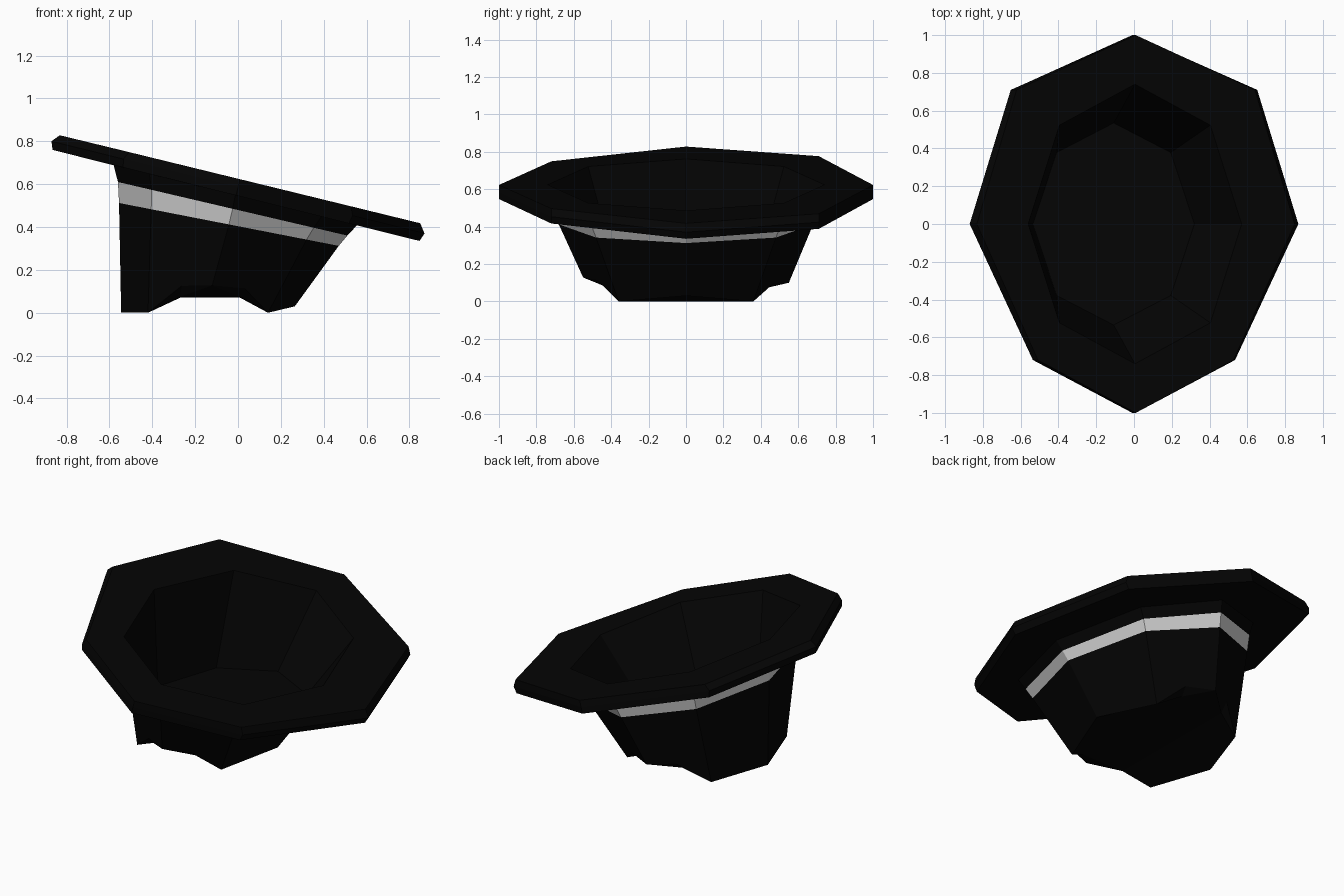
import bpy, math

if "Cube" in bpy.data.objects:
    bpy.data.objects.remove(bpy.data.objects["Cube"])

def material(name, rgb):
    m = bpy.data.materials.new(name)
    m.diffuse_color = (*rgb, 1)
    m.use_nodes = True
    m.node_tree.nodes["Principled BSDF"].inputs["Base Color"].default_value = m.diffuse_color
    return m

black = material("black felt", (0.0013, 0.0013, 0.0013))
white = material("pale ribbon", (0.72, 0.72, 0.72))

def oct_ring(x0, x1, y, z0, z1):
    """Eight-sided ring from x0 to x1, half width y, height going z0 to z1."""
    pts = []
    for i in range(8):
        a = math.radians(45 * i)
        x = (x0 + x1) / 2 + (x1 - x0) / 2 * math.cos(a)
        pts.append((x, y * math.sin(a), z0 + (z1 - z0) * (x - x0) / (x1 - x0)))
    return pts

def brim_ring(x0, x1, zc, slope):
    """Brim outline: back corners sit wider than front corners."""
    c, h = (x0 + x1) / 2, (x1 - x0) / 2
    plan = [(1, 0), (.75, .71), (0, 1), (-.75, .71),
            (-1, 0), (-.615, -.72), (0, -1), (.615, -.72)]
    return [(c + h * x, y, zc - slope * (c + h * x)) for x, y in plan]

def make(name, verts, faces, mat):
    me = bpy.data.meshes.new(name)
    me.from_pydata(verts, [], faces)
    me.materials.append(mat)
    ob = bpy.data.objects.new(name, me)
    bpy.context.collection.objects.link(ob)
    return ob

def loft(name, rings, mat, cap=False):
    n, k = 8, len(rings)
    verts = [p for r in rings for p in r]
    faces = []
    for r in range(k - 1):
        a, b = r * n, (r + 1) * n
        for i in range(n):
            j = (i + 1) % n
            faces.append((a + i, b + i, b + j, a + j))
    if cap:
        faces.append(tuple((k - 1) * n + i for i in reversed(range(n))))
    return make(name, verts, faces, mat)

# Shared crown rings, from the brim down
opening = oct_ring(-.56, .57, .74, .762, .486)
joint = oct_ring(-.58, .555, .735, .688, .408)
band_top = oct_ring(-.56, .51, .71, .61, .36)
band_low = oct_ring(-.555, .47, .68, .512, .312)

# Brim with bevelled edge
loft("brim", [opening, brim_ring(-.832, .85, .625, .244),
              brim_ring(-.87, .87, .585, .247),
              brim_ring(-.865, .847, .545, .248), joint], black)
# Crown collar and ribbon
loft("crown_collar", [joint, band_top], black)
loft("ribbon_band", [band_top, band_low], white)

# Crown wall, its lower edge notched at both sides
tip = [(.265, 0, .03), (.14, .36, .0), (-.12, .55, .10), (-.42, .36, .0),
       (-.545, 0, .0), (-.42, -.36, .0), (-.12, -.55, .128), (.14, -.36, .0)]
notch = {1: (.01, .42, .07), 2: (-.27, .42, .07),
         5: (-.27, -.42, .075), 6: (.01, -.42, .075)}
verts = band_low + tip + list(notch.values())
faces = []
for i in range(8):
    j = (i + 1) % 8
    if i in notch:
        m, q = 16 + list(notch).index(i), len(verts)
        verts.append(tuple(.42 * (a + b) + .08 * (c + d) for a, b, c, d in
                           zip(tip[i], tip[j], band_low[i], band_low[j])))
        faces += [(i, 8 + i, q, 8 + j, j), (8 + i, m, q), (q, m, 8 + j)]
    else:
        faces.append((i, 8 + i, 8 + j, j))
# Crown end: flat middle panel, lower ends, raised sides
faces += [(16, 19, 18, 17), (16, 17, 10), (18, 19, 14),
          (11, 17, 18, 13, 12), (9, 8, 15, 19, 16)]
make("crown_wall", verts, faces, black)

# Hollow inside of the crown, with a raised floor
floor = oct_ring(-.535, .32, .535, .185, .185)
loft("crown_lining", [opening, floor], black, cap=True)
